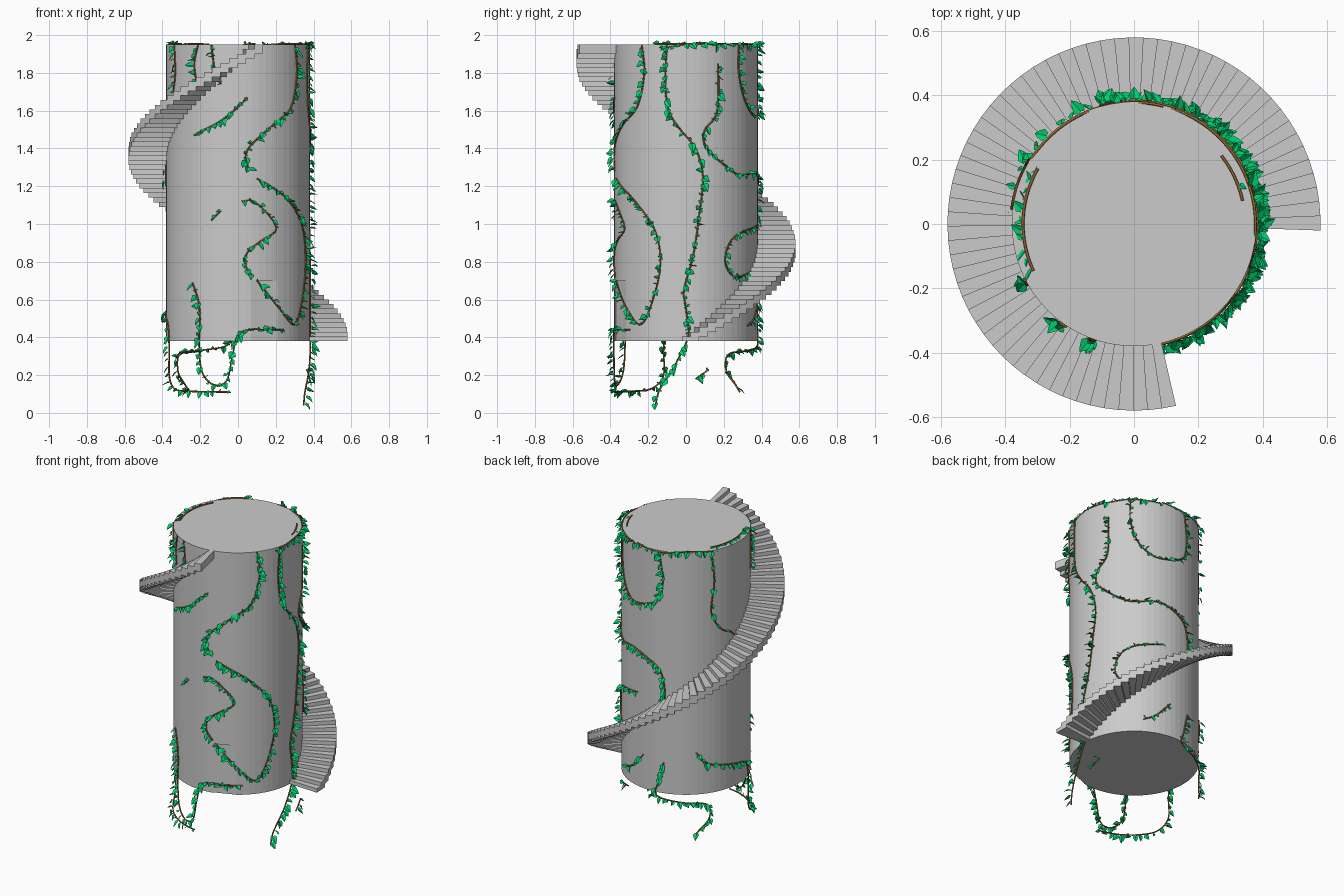
import bpy, bmesh, math, random
from mathutils import Vector

if "Cube" in bpy.data.objects:
    bpy.data.objects.remove(bpy.data.objects["Cube"])
random.seed(4)
R, Z0, Z1 = 0.38, 0.38, 1.95


def material(name, rgb):
    m = bpy.data.materials.new(name)
    m.diffuse_color = (*rgb, 1)
    m.use_nodes = True
    m.node_tree.nodes["Principled BSDF"].inputs["Base Color"].default_value = m.diffuse_color
    return m


def mesh_object(name, bm, mat=None):
    me = bpy.data.meshes.new(name)
    bm.to_mesh(me)
    bm.free()
    ob = bpy.data.objects.new(name, me)
    bpy.context.collection.objects.link(ob)
    if mat:
        me.materials.append(mat)
    return ob


def polar(r, deg, z):
    a = math.radians(deg)
    return Vector((r * math.cos(a), r * math.sin(a), z))


# tower body
bpy.ops.mesh.primitive_cylinder_add(vertices=64, radius=R, depth=Z1 - Z0, location=(0, 0, (Z0 + Z1) / 2))
tower = bpy.context.object
tower.name = "tower"

# shallow doorway cut flat into the wall
bpy.ops.mesh.primitive_cube_add(size=1, location=polar(0.37 + 0.1, -68, 0.5), rotation=(0, 0, math.radians(-68)))
cutter = bpy.context.object
cutter.name = "doorway_cutter"
cutter.scale = (0.2, 0.15, 0.4)
cutter.hide_render = True
cutter.hide_viewport = True
cut = tower.modifiers.new("doorway", 'BOOLEAN')
cut.object = cutter
cut.operation = 'DIFFERENCE'
cut.solver = 'EXACT'

# spiral stair: overlapping wedge treads
STEPS, A0, A1, OUT = 64, -2, 283, 0.58
bm = bmesh.new()
for i in range(STEPS):
    h = (Z1 - Z0) / STEPS
    top = Z0 + (i + 1) * h
    low = max(Z0, top - 0.05)
    a, b = (A0 + (A1 - A0) * k / STEPS for k in (i, i + 1))
    ring = [(R - 0.005, a), (OUT, a), (OUT, b), (R - 0.005, b)]
    lo = [bm.verts.new(polar(r, d, low)) for r, d in ring]
    hi = [bm.verts.new(polar(r, d, top)) for r, d in ring]
    bm.faces.new(hi)
    bm.faces.new(lo[::-1])
    for k in range(4):
        n = (k + 1) % 4
        bm.faces.new((lo[k], lo[n], hi[n], hi[k]))
mesh_object("spiral_stair", bm)

# vines: smooth paths wrapped round the wall, with folded leaves
bark = material("bark", (0.28, 0.13, 0.03))
green = material("leaf_green", (0.0, 0.62, 0.16))
curve = bpy.data.curves.new("vines", 'CURVE')
curve.dimensions = '3D'
curve.bevel_depth = 0.0045
curve.bevel_resolution = 1
curve.materials.append(bark)
vines = bpy.data.objects.new("vines", curve)
bpy.context.collection.objects.link(vines)
leaves = bmesh.new()


def leaf(p, out, size):
    side = Vector((-out.y, out.x, 0))
    tip = (out * random.uniform(0.2, 0.9) + side * random.uniform(-0.6, 0.6)
           + Vector((0, 0, random.uniform(-0.9, 0.2)))).normalized()
    nrm = (out + Vector((0, 0, 0.8)) + side * random.uniform(-0.9, 0.9)).normalized()
    wide = tip.cross(nrm).normalized()
    nrm = wide.cross(tip)
    base = p + out * 0.004
    outline = ((0.12, 0, 0), (0.0, 0.22, .1), (0.3, 0.4, .14), (0.7, 0.22, .05), (1, 0, -.08), (0.5, 0, 0))
    for s in (1, -1):
        vs = [leaves.verts.new(base + size * (tip * t + wide * w * s + nrm * n)) for t, w, n in outline]
        leaves.faces.new(vs[::s])


def spline(pts, steps=6):
    pts = [Vector(p) for p in pts]
    pts = [2 * pts[0] - pts[1]] + pts + [2 * pts[-1] - pts[-2]]
    for i in range(1, len(pts) - 2):
        a, b, c, d = pts[i - 1:i + 3]
        for k in range(steps):
            t = k / steps
            yield 0.5 * (2 * b + (c - a) * t + (2 * a - 5 * b + 4 * c - d) * t * t
                         + (3 * b - a - 3 * c + d) * t ** 3)
    yield pts[-2]


def vine(pts, gap=0.028, r=R + 0.003, size=0.045):
    path = [polar(r, q.x, q.y) for q in spline(pts)]
    s = curve.splines.new('POLY')
    s.points.add(len(path) - 1)
    for pt, p in zip(s.points, path):
        pt.co = (*p, 1)
    left = gap / 2
    for p, q in zip(path, path[1:]):
        pos, length = 0, (q - p).length
        while length - pos > left:
            pos += left
            c = p.lerp(q, pos / length)
            leaf(c, Vector((c.x, c.y, 0)).normalized(), size * random.uniform(0.55, 1.15))
            left = gap * random.uniform(0.6, 1.4)
        left -= length - pos


def seen(facing, pts):
    return [(facing + math.degrees(math.asin(u / R)), z) for u, z in pts]


FRONT, RIGHT = 270, 0
# front wall vines
vine(seen(FRONT, [(.30, 1.95), (.31, 1.8), (.28, 1.62), (.19, 1.53), (.07, 1.42), (.04, 1.35), (.06, 1.28)]))
vine(seen(FRONT, [(.10, 1.24), (.17, 1.2), (.27, 1.12), (.34, .98), (.355, .82), (.345, .65), (.3, .47),
                  (.22, .55), (.1, .7)]))
vine(seen(FRONT, [(.02, 1.12), (.08, 1.12), (.16, 1.05), (.2, .97), (.12, .91), (.05, .85), (.04, .78), (.08, .72)]))
vine(seen(FRONT, [(-.23, 1.47), (-.1, 1.54), (0, 1.62), (.05, 1.67)]))
vine(seen(FRONT, [(-.335, 1.95), (-.33, 1.8), (-.34, 1.7)]))
vine(seen(FRONT, [(-.21, 1.95), (-.23, 1.85), (-.22, 1.76)]), gap=0.04)
vine(seen(FRONT, [(-.14, 1.95), (-.12, 1.8), (-.09, 1.74)]))
vine(seen(FRONT, [(-.14, 1.02), (-.09, 1.07)]))
vine(seen(FRONT, [(-.24, .69), (-.21, .6), (-.2, .5), (-.205, .37), (-.19, .22), (-.13, .15), (-.06, .17),
                  (-.03, .3), (0, .41), (.06, .44), (.15, .44), (.24, .44)]))
# right wall vines
vine(seen(RIGHT, [(-.1, 1.95), (-.11, 1.75), (-.09, 1.6), (-.03, 1.5), (.05, 1.4), (.09, 1.25), (.07, 1.05),
                  (.05, .9), (.03, .8), (-.01, .65), (0, .55), (.015, .42), (0, .37), (-.06, .25),
                  (-.14, .12), (-.16, .04)]), size=0.05)
vine(seen(RIGHT, [(.17, 1.85), (.165, 1.6), (.1, 1.5), (.1, 1.42), (.18, 1.33), (.28, 1.26)])
     + [(74, 1.27), (98, 1.2), (105, 1.1), (106, .98)])
vine(seen(RIGHT, [(.37, .99), (.28, .95), (.22, .88), (.21, .78), (.26, .72), (.33, .74)]))
vine(seen(RIGHT, [(.05, .18), (.12, .23)]))
# back and left wall vines
vine([(47, 1.95), (47, 1.8), (55, 1.65), (72, 1.57), (98, 1.62), (104, 1.75), (101, 1.93)])
vine([(148, 1.93), (151, 1.75), (148, 1.55), (158, 1.43), (172, 1.37), (180, 1.2)], gap=0.07)
vine([(58, .46), (70, .5), (84, .6)], gap=0.035)
vine([(105, .58), (100, .45), (98, .36), (122, .33), (144, .31), (146, .22), (137, .15), (132, .11)])
vine([(134, .65), (146, .57), (170, .53), (193, .48), (198, .35), (198, .2), (208, .13), (226, .115), (263, .11)],
     gap=0.04)
# rim vines lying along the top edge
vine([(-20, 1.93), (5, 1.955), (30, 1.95), (48, 1.955), (75, 1.945)], gap=0.025, r=0.378)
vine([(76, 1.955), (101, 1.94), (125, 1.955), (150, 1.945)], gap=0.04, r=0.378)
vine([(150, 1.955), (165, 1.955), (182, 1.955), (205, 1.955)], r=0.345)
vine([(12, 1.955), (25, 1.955), (38, 1.955)], gap=0.1, r=0.345)
mesh_object("vine_leaves", leaves, green)
